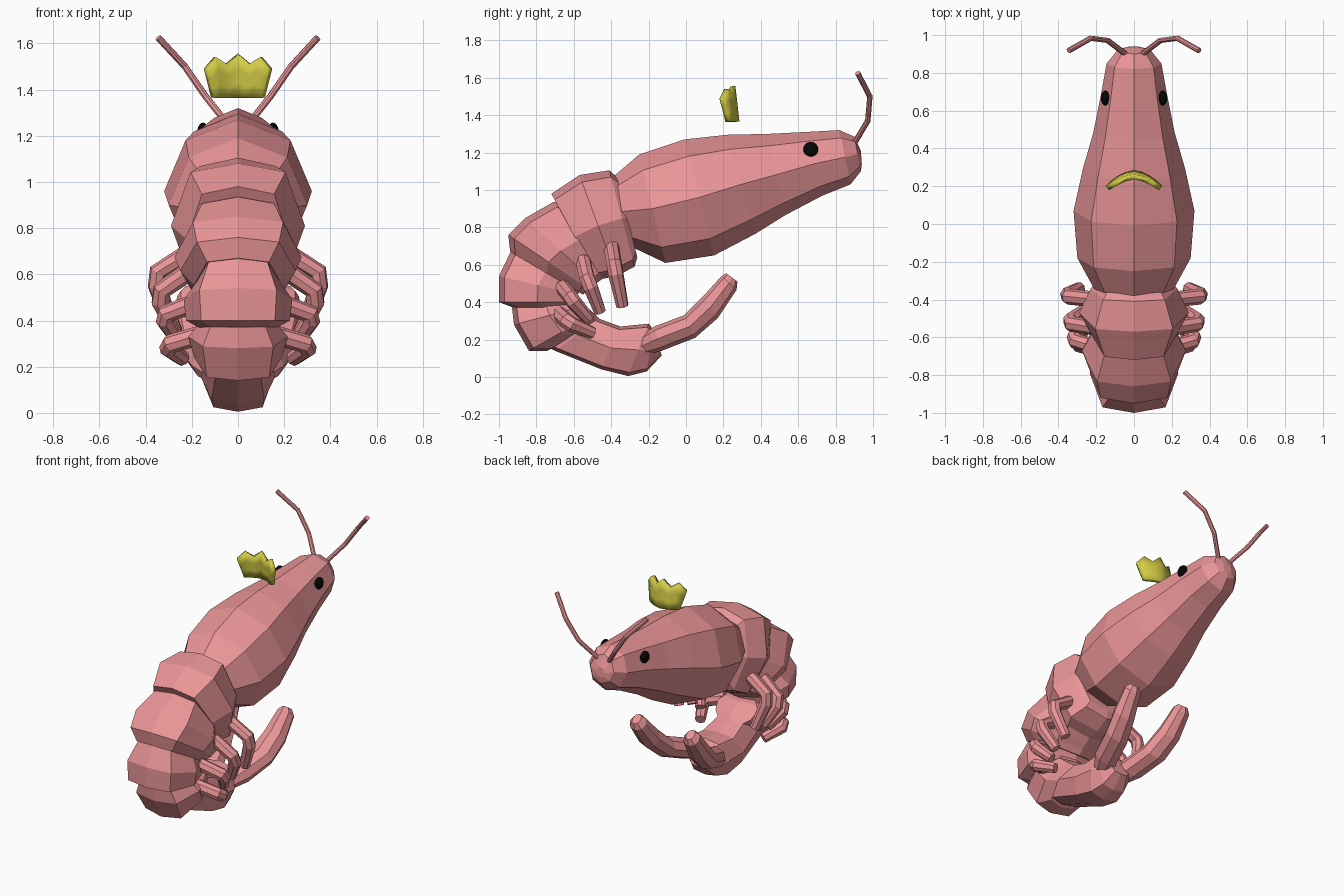
import bpy, bmesh, math
from mathutils import Vector


def material(name, rgb):
    m = bpy.data.materials.new(name)
    m.diffuse_color = (*rgb, 1)
    return m


PINK = material("shell_pink", (0.82, 0.30, 0.31))
GOLD = material("gold", (0.65, 0.60, 0.06))
BLACK = material("eye_black", (0.002, 0.002, 0.002))


def add(name, data, mat, mirror=False):
    ob = bpy.data.objects.new(name, data)
    bpy.context.collection.objects.link(ob)
    data.materials.append(mat)
    if mirror:
        ob.modifiers.new("mirror", 'MIRROR').use_mirror_merge = False
    return ob


def loft(name, stations, shoulder=0.71, mirror=False):
    """Octagonal rings; station = (top y, top z, bottom y, bottom z, half width, centre x)."""
    section = [(0, 1), (0.71, shoulder), (1, 0), (0.71, -shoulder),
               (0, -1), (-0.71, -shoulder), (-1, 0), (-0.71, shoulder)]
    bm = bmesh.new()
    rings = []
    for ty, tz, by, bz, w, cx in stations:
        c = Vector((cx, (ty + by) / 2, (tz + bz) / 2))
        up = Vector((0, (ty - by) / 2, (tz - bz) / 2))
        rings.append([bm.verts.new(c + up * v + Vector((w * u, 0, 0))) for u, v in section])
    for a, b in zip(rings, rings[1:]):
        for i in range(8):
            j = (i + 1) % 8
            bm.faces.new((a[i], a[j], b[j], b[i]))
    bm.faces.new(rings[0])
    bm.faces.new(rings[-1])
    bmesh.ops.recalc_face_normals(bm, faces=bm.faces)
    me = bpy.data.meshes.new(name)
    bm.to_mesh(me)
    bm.free()
    return add(name, me, PINK, mirror)


def tube(name, points, radius, tip=1.0):
    """Mirrored pair of faceted bent tubes."""
    cu = bpy.data.curves.new(name, 'CURVE')
    cu.dimensions = '3D'
    cu.bevel_depth = radius
    cu.bevel_resolution = 2
    cu.use_fill_caps = True
    sp = cu.splines.new('POLY')
    sp.points.add(len(points) - 1)
    for p, co in zip(sp.points, points):
        p.co = (*co, 1)
    sp.points[-1].radius = tip
    sp.use_smooth = False
    return add(name, cu, PINK, True)


# Head and carapace
loft("carapace", [(ty, tz, by, bz, w, 0) for ty, tz, by, bz, w in [
    (-0.39, 1.07, -0.30, 0.70, 0.21),
    (-0.25, 1.19, -0.11, 0.61, 0.30),
    (-0.01, 1.27, 0.15, 0.65, 0.32),
    (0.22, 1.295, 0.37, 0.765, 0.27),
    (0.44, 1.30, 0.53, 0.865, 0.215),
    (0.64, 1.31, 0.73, 0.97, 0.175),
    (0.82, 1.32, 0.88, 1.03, 0.145),
    (0.90, 1.285, 0.935, 1.10, 0.09),
    (0.935, 1.21, 0.94, 1.14, 0.035)]])

# Curled abdomen segments, each tucked under the one before
SEGMENTS = [
    [(-0.37, 1.07, -0.26, 0.64, 0.20), (-0.41, 1.105, -0.275, 0.59, 0.23),
     (-0.57, 1.08, -0.37, 0.54, 0.29), (-0.72, 0.98, -0.47, 0.52, 0.22)],
    [(-0.64, 0.94, -0.40, 0.56, 0.18), (-0.71, 0.935, -0.44, 0.53, 0.22),
     (-0.86, 0.85, -0.48, 0.50, 0.275), (-0.95, 0.76, -0.52, 0.47, 0.25),
     (-0.94, 0.67, -0.55, 0.44, 0.19)],
    [(-0.90, 0.70, -0.55, 0.49, 0.16), (-0.94, 0.665, -0.56, 0.47, 0.18),
     (-1.00, 0.54, -0.58, 0.44, 0.235), (-1.00, 0.40, -0.59, 0.40, 0.225),
     (-0.92, 0.37, -0.60, 0.37, 0.17)],
    [(-0.90, 0.42, -0.58, 0.42, 0.15), (-0.93, 0.37, -0.57, 0.40, 0.17),
     (-0.92, 0.28, -0.54, 0.38, 0.215),
     (-0.84, 0.14, -0.49, 0.34, 0.19), (-0.74, 0.14, -0.46, 0.31, 0.13)],
    [(-0.78, 0.18, -0.50, 0.34, 0.12), (-0.70, 0.14, -0.46, 0.31, 0.14),
     (-0.45, 0.04, -0.35, 0.27, 0.16),
     (-0.31, 0.005, -0.20, 0.285, 0.15), (-0.21, 0.03, -0.17, 0.25, 0.12),
     (-0.13, 0.115, -0.15, 0.19, 0.07)],
]
for i, seg in enumerate(SEGMENTS, 1):
    loft(f"abdomen_segment_{i}", [(*s, 0) for s in seg], 0.86)

# Tail fan lobes
loft("tail_fins", [
    (-0.27, 0.20, -0.25, 0.11, 0.05, 0.07),
    (-0.17, 0.27, -0.13, 0.14, 0.09, 0.11),
    (-0.01, 0.33, 0.05, 0.21, 0.09, 0.16),
    (0.09, 0.43, 0.17, 0.315, 0.08, 0.19),
    (0.19, 0.54, 0.27, 0.465, 0.06, 0.205),
    (0.215, 0.555, 0.275, 0.51, 0.03, 0.205)], mirror=True)

# Four pairs of bent legs
for i, pts in enumerate([
        [(0.20, -0.40, 0.70), (0.345, -0.385, 0.61), (0.35, -0.375, 0.55), (0.29, -0.34, 0.38)],
        [(0.20, -0.55, 0.62), (0.33, -0.53, 0.53), (0.335, -0.51, 0.48), (0.27, -0.46, 0.35)],
        [(0.17, -0.66, 0.48), (0.31, -0.62, 0.43), (0.315, -0.60, 0.40), (0.255, -0.52, 0.31)],
        [(0.15, -0.68, 0.34), (0.29, -0.64, 0.30), (0.30, -0.61, 0.28), (0.24, -0.50, 0.235)]], 1):
    tube(f"legs_{i}", pts, 0.042, 0.8)

# Antennae
tube("antennae", [(0.045, 0.90, 1.25), (0.14, 0.972, 1.37),
                  (0.23, 0.983, 1.50), (0.345, 0.918, 1.625)], 0.015)

# Eyes
bm = bmesh.new()
bmesh.ops.create_uvsphere(bm, u_segments=16, v_segments=8, radius=0.04)
bmesh.ops.scale(bm, verts=bm.verts, vec=(0.6, 1, 1))
bmesh.ops.translate(bm, verts=bm.verts, vec=(0.152, 0.667, 1.217))
me = bpy.data.meshes.new("eyes")
bm.to_mesh(me)
bm.free()
add("eyes", me, BLACK, True)

# Floating crown: curved sheet with a zigzag top edge
bm = bmesh.new()
HALF = [(0, 1.555), (0.05, 1.51), (0.098, 1.54), (0.14, 1.49)]
tops = [(-x, z) for x, z in HALF[:0:-1]] + HALF
columns = []
for x, z in tops:
    t = abs(x) / 0.14
    yb = 0.272 - 0.05 * t ** 1.6
    yt = 0.25 - 0.06 * t ** 1.6
    low = Vector((x * 0.78, yb, 1.365))
    high = Vector((x, yt, z))
    columns.append([bm.verts.new(low.lerp(high, k / 3)) for k in range(4)])
for a, b in zip(columns, columns[1:]):
    for k in range(3):
        bm.faces.new((a[k], b[k], b[k + 1], a[k + 1]))
me = bpy.data.meshes.new("crown")
bm.to_mesh(me)
bm.free()
crown = add("crown", me, GOLD)
solid = crown.modifiers.new("thickness", 'SOLIDIFY')
solid.thickness = 0.028
solid.offset = 0
bpy.context.view_layer.objects.active = crown
crown.select_set(True)
bpy.ops.object.shade_smooth_by_angle(angle=math.radians(40))
